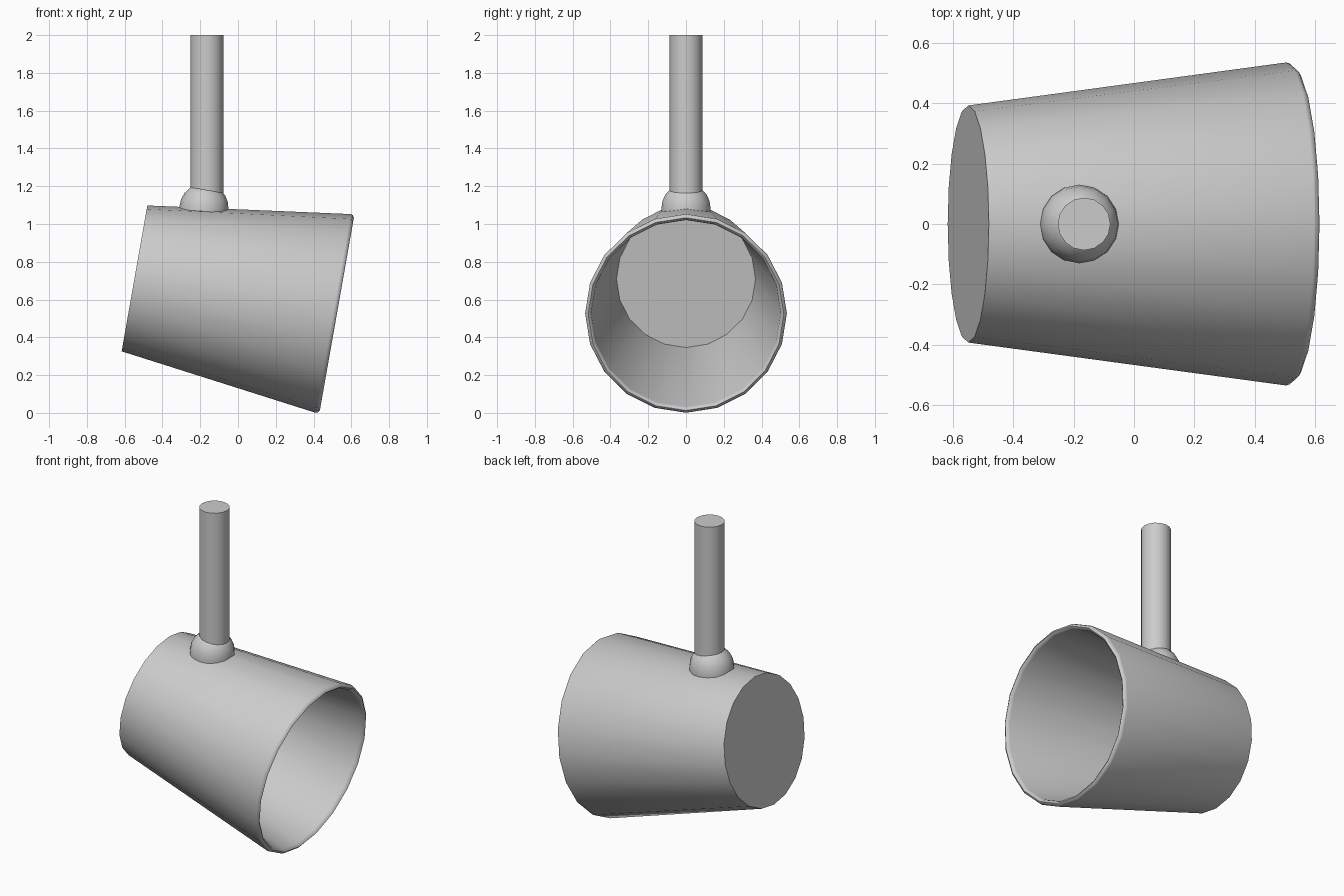
import bpy, math

if "Cube" in bpy.data.objects:
    bpy.data.objects.remove(bpy.data.objects["Cube"])

def lathe(name, profile, sides, location, tilt=0.0):
    """Spin (radius, height) points round local z; cap both ends."""
    verts, faces = [], []
    for r, h in profile:
        for i in range(sides):
            a = 2 * math.pi * i / sides
            verts.append((r * math.cos(a), r * math.sin(a), h))
    for k in range(len(profile) - 1):
        for i in range(sides):
            j = (i + 1) % sides
            a, b = k * sides, (k + 1) * sides
            faces.append((a + i, a + j, b + j, b + i))
    last = (len(profile) - 1) * sides
    faces.append(tuple(reversed(range(sides))))
    faces.append(tuple(range(last, last + sides)))
    mesh = bpy.data.meshes.new(name)
    mesh.from_pydata(verts, [], faces)
    obj = bpy.data.objects.new(name, mesh)
    bpy.context.collection.objects.link(obj)
    obj.location = location
    obj.rotation_euler = (0, math.radians(tilt), 0)
    bpy.ops.object.select_all(action='DESELECT')
    obj.select_set(True)
    bpy.context.view_layer.objects.active = obj
    bpy.ops.object.shade_smooth_by_angle(angle=math.radians(40))
    return obj

# Hollow lamp shade: outer wall, rounded lip, inner wall, inner floor
lathe("lamp_shade",
      [(0.392, 0), (0.534, 1.067), (0.530, 1.080), (0.518, 1.088),
       (0.507, 1.080), (0.502, 1.067), (0.368, 0.02)],
      20, (-0.548, 0, 0.712), 100)

# Domed collar seated on the shade
R = 0.13
dome = [(R, -0.018)] + [(R * math.cos(math.radians(a)), R * math.sin(math.radians(a)))
                        for a in (0, 17, 34, 51, 68)]
lathe("collar", dome, 16, (-0.18, 0, 1.085), 4)

# Hanging rod
lathe("rod", [(0.087, 1.1), (0.087, 2.0)], 16, (-0.165, 0, 0))
